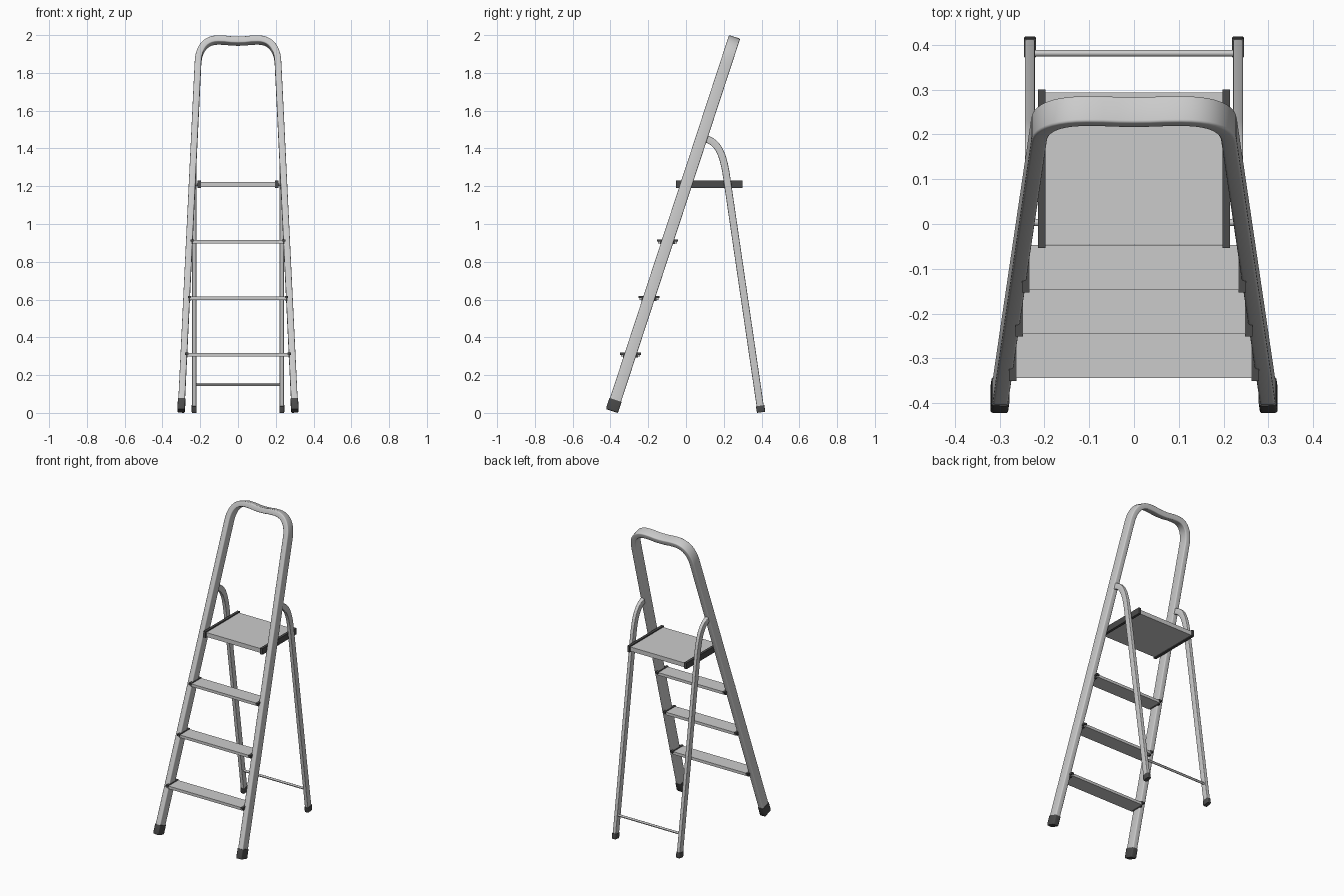
import bpy, bmesh, math
from mathutils import Vector

if "Cube" in bpy.data.objects:
    bpy.data.objects.remove(bpy.data.objects["Cube"])

dark = bpy.data.materials.new("dark_plastic")
dark.diffuse_color = (0.07, 0.07, 0.07, 1)
dark.use_nodes = True
dark.node_tree.nodes["Principled BSDF"].inputs["Base Color"].default_value = dark.diffuse_color


def finish(name, bm, mat=None, mirror=False):
    bmesh.ops.recalc_face_normals(bm, faces=bm.faces)
    me = bpy.data.meshes.new(name)
    bm.to_mesh(me)
    bm.free()
    ob = bpy.data.objects.new(name, me)
    bpy.context.collection.objects.link(ob)
    if mat:
        me.materials.append(mat)
    if mirror:
        ob.modifiers.new("Mirror", 'MIRROR').use_mirror_merge = False
    return ob


def section(a, b, r, n=3):
    """Rounded rectangle with half sizes a, b and corner radius r."""
    pts = []
    for k, (sx, sy) in enumerate([(1, 1), (-1, 1), (-1, -1), (1, -1)]):
        for i in range(n + 1):
            t = math.pi / 2 * (k + i / n)
            pts.append((sx * (a - r) + r * math.cos(t), sy * (b - r) + r * math.sin(t)))
    return pts


def sweep(name, path, normal, prof, scales=None, **kw):
    """Sweep a section along a path lying in the plane of the given normal."""
    path = [Vector(p) for p in path]
    bm = bmesh.new()
    rings = []
    for i, p in enumerate(path):
        t = (path[min(i + 1, len(path) - 1)] - path[max(i - 1, 0)]).normalized()
        side = normal.cross(t).normalized()
        nn = t.cross(side)
        k = scales[i] if scales else 1
        rings.append([bm.verts.new(p + side * a * k + nn * b * k) for a, b in prof])
    m = len(prof)
    for r0, r1 in zip(rings, rings[1:]):
        for j in range(m):
            bm.faces.new((r0[j], r0[(j + 1) % m], r1[(j + 1) % m], r1[j]))
    bm.faces.new(rings[0])
    bm.faces.new(rings[-1])
    return finish(name, bm, **kw)


def box(name, lo, hi, **kw):
    bm = bmesh.new()
    bmesh.ops.create_cube(bm, size=1)
    for v in bm.verts:
        v.co = Vector([lo[i] + (v.co[i] + 0.5) * (hi[i] - lo[i]) for i in range(3)])
    return finish(name, bm, **kw)


def rod(name, x0, x1, y, z, r, **kw):
    return sweep(name, [(x0, y, z), (x1, y, z)], Vector((0, 0, 1)), section(r, r, r), **kw)


def bezier(p, n):
    p = [Vector(q) for q in p]
    for i in range(n + 1):
        t = i / n
        yield (p[0] * (1 - t)**3 + p[1] * 3 * t * (1 - t)**2
               + p[2] * 3 * t * t * (1 - t) + p[3] * t**3)


def tilt(x, z):
    """Point on the leaning plane of the front frame."""
    return Vector((x, 0.328 * (z - 1.2) - 0.002, z))


def rail_x(z):
    return 0.300 - (z - 0.03) * 0.0484


lean = Vector((0, -1, 0.328)).normalized()
X = Vector((1, 0, 0))

# Front frame: two rails joined by a bent, slightly dipped handle
half = [(rail_x(0.03), 0.03)]
half += [(q.x, q.y) for q in bezier([(rail_x(1.85), 1.85), (0.209, 1.925), (0.175, 1.974), (0.105, 1.974)], 10)]
half += [(0.07, 1.973), (0.035, 1.969)]
outline = half + [(0, 1.968)] + [(-x, z) for x, z in reversed(half)]
sweep("front_frame", [tilt(*p) for p in outline], lean, section(0.0175, 0.031, 0.006))

# Front feet
zs = [0.0105, 0.018, 0.068]
sweep("front_foot", [tilt(rail_x(z), z) for z in zs], lean, section(0.02, 0.034, 0.007),
      scales=[0.9, 1, 1], mat=dark, mirror=True)

# Rear legs curving forward into the rails
leg = [(0.232, 0.395, 0.02)]
leg += list(bezier([(0.232, 0.215, 1.25), (0.232, 0.195, 1.39), (0.232, 0.16, 1.445), (0.232, 0.085, 1.455)], 12))
sweep("rear_leg", leg, X, section(0.019, 0.0115, 0.004), mirror=True)
sweep("rear_foot", [(0.232, 0.3975, 0.003), (0.232, 0.3965, 0.01), (0.232, 0.3925, 0.038)], X,
      section(0.0225, 0.0135, 0.005), scales=[0.9, 1, 1], mat=dark, mirror=True)
rod("rear_crossbar", -0.23, 0.23, 0.381, 0.15, 0.0075)

# Steps with plastic end caps
for i, z in enumerate((0.31, 0.61, 0.91), 1):
    y, x = tilt(0, z).y, rail_x(z) - 0.016
    box(f"step_{i}", (-x, y - 0.05, z - 0.012), (x, y + 0.05, z + 0.006))
    box(f"step_cap_top_{i}", (x - 0.008, y - 0.056, z - 0.003), (x + 0.009, y + 0.056, z + 0.009),
        mat=dark, mirror=True)
    box(f"step_cap_base_{i}", (x - 0.004, y - 0.04, z - 0.017), (x + 0.006, y + 0.04, z - 0.002),
        mat=dark, mirror=True)

# Platform with side bars and pivot pins
box("platform", (-0.2, -0.046, 1.195), (0.2, 0.293, 1.223))
box("platform_side", (0.197, -0.053, 1.19), (0.214, 0.3, 1.23), mat=dark, mirror=True)
rod("platform_pin", 0.21, 0.235, 0.003, 1.21, 0.008, mirror=True)

# Smooth shading with sharp edges kept
for ob in bpy.data.objects:
    ob.select_set(True)
    bpy.context.view_layer.objects.active = ob
bpy.ops.object.shade_smooth_by_angle(angle=math.radians(35))
